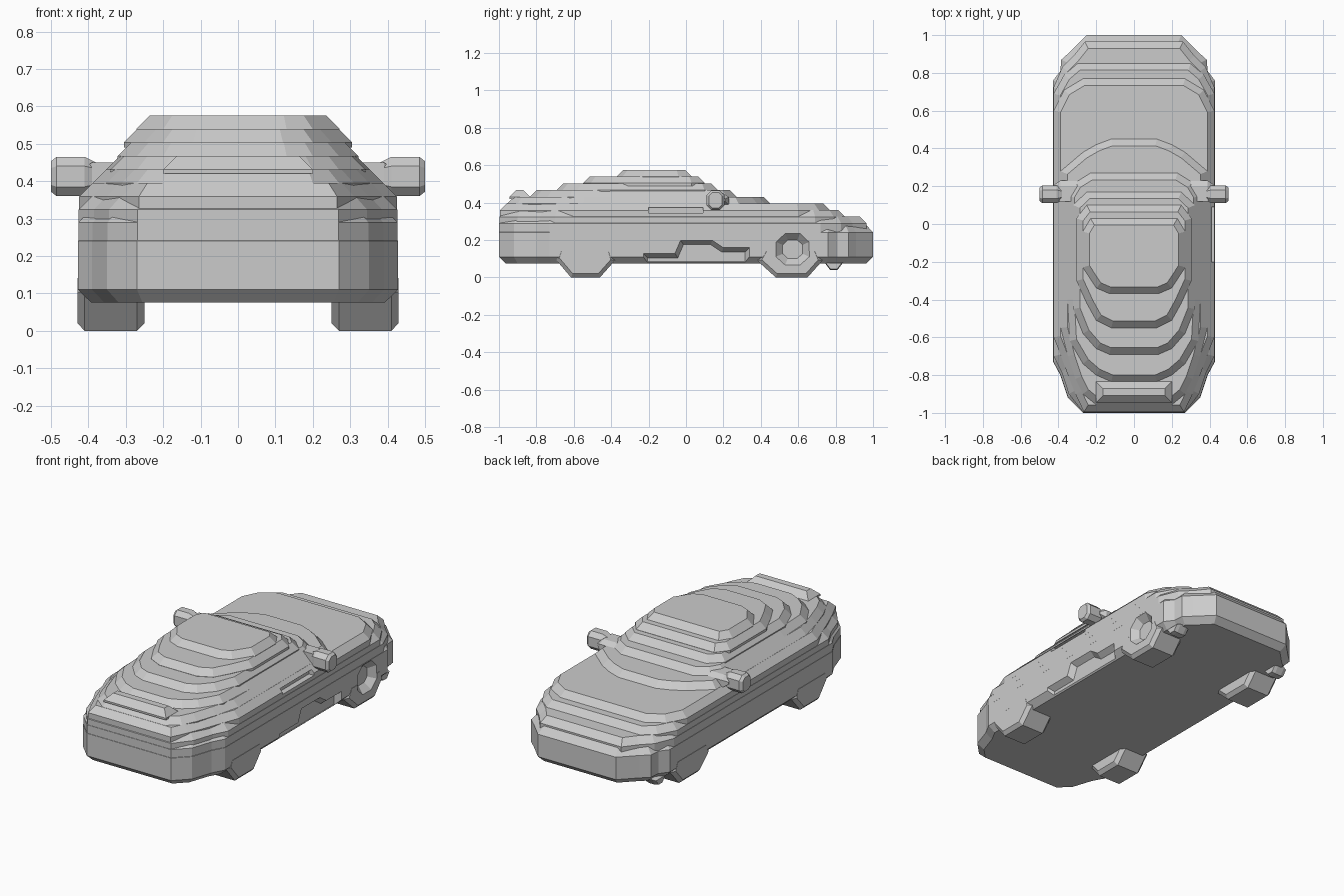
import bpy, bmesh
from mathutils import Vector

if "Cube" in bpy.data.objects:
    bpy.data.objects.remove(bpy.data.objects["Cube"])

S = 0.036  # height and width of one terrace step


def inset(poly, d):
    """Offset a counter-clockwise outline inwards by d."""
    out = []
    n = len(poly)
    for i in range(n):
        p, a, b = Vector(poly[i]), Vector(poly[i - 1]), Vector(poly[(i + 1) % n])
        e, f = (p - a).normalized(), (b - p).normalized()
        n1, n2 = Vector((-e.y, e.x)), Vector((-f.y, f.x))
        out.append(p + (n1 + n2) * d / max(1 + n1.dot(n2), 0.5))
    return out


def loft(name, poly, rings, axis='Z', side=1):
    """Skin an outline through (position, inset) rings along an axis."""
    bm = bmesh.new()
    loops = []
    for w, d in rings:
        pts = inset(poly, d)
        if axis == 'Z':
            loops.append([bm.verts.new((p.x, p.y, w)) for p in pts])
        else:
            loops.append([bm.verts.new((side * w, p.x, p.y)) for p in pts])
    n = len(poly)
    for a, b in zip(loops, loops[1:]):
        for i in range(n):
            j = (i + 1) % n
            bm.faces.new((a[i], a[j], b[j], b[i]))
    bm.faces.new(loops[0][::-1])
    bm.faces.new(loops[-1])
    bmesh.ops.recalc_face_normals(bm, faces=bm.faces)
    me = bpy.data.meshes.new(name)
    bm.to_mesh(me)
    bm.free()
    ob = bpy.data.objects.new(name, me)
    bpy.context.collection.objects.link(ob)
    return ob


def terrace(name, half, z0, z1):
    """Mirrored slab with a 45 degree chamfer round its top."""
    full = half + [(-x, y) for x, y in reversed(half)]
    return loft(name, full, [(z0, 0), (z1 - S, 0), (z1, S)])


# Lower hull with chamfered underside
hull = [(.27, -1), (.35, -.92), (.39, -.80), (.428, -.73), (.428, .76),
        (.39, .81), (.385, .87), (.34, .91), (.25, 1)]
body = [loft("lower_body", hull + [(-x, y) for x, y in reversed(hull)],
             [(.075, S), (.11, 0), (.24, 0), (.28, S)])]

# Stepped upper body, from bumper height to roof
layers = [
    ("bumper_deck", [(.269, -.999), (.349, -.919), (.389, -.799), (.427, -.729), (.427, .72),
                     (.38, .83), (.32, .89), (.26, .965)], .12, .325),
    ("side_panels", [(.268, -.998), (.345, -.90), (.385, -.78), (.426, -.70), (.426, .69),
                     (.37, .79), (.30, .85)], .13, .36),
    ("waistline", [(.265, -.995), (.31, -.90), (.35, -.80), (.39, -.69), (.425, -.60),
                   (.425, .60), (.37, .71), (.27, .77)], .14, .395),
    ("bonnet_deck", [(.20, -.957), (.27, -.90), (.31, -.82), (.35, -.70), (.388, -.55),
                     (.388, .28), (.27, .38), (.20, .42), (.12, .45)], .38, .431),
    ("window_base", [(.12, -.835), (.20, -.80), (.27, -.74), (.34, -.62), (.352, -.40),
                     (.352, .15), (.31, .22), (.23, .27)], .42, .467),
    ("window_band", [(.13, -.69), (.20, -.66), (.27, -.58), (.322, -.45),
                     (.322, .10), (.25, .17)], .45, .503),
    ("roof_edge", [(.12, -.55), (.20, -.51), (.25, -.42), (.305, -.30),
                   (.305, .03), (.25, .10)], .49, .540),
    ("roof", [(.13, -.37), (.20, -.34), (.272, -.23), (.272, -.04), (.23, .03)], .53, .575),
    ("tail_ridge", [(.20, -.945), (.20, -.835)], .42, .467),
]
body += [terrace(*layer) for layer in layers]

# Wheels and door mirrors on both sides
front_profile = [(-.70, .10), (-.615, 0), (-.46, 0), (-.38, .09), (-.40, .16), (-.68, .16)]
rear_profile = [(.38, .09), (.48, 0), (.65, 0), (.73, .09), (.70, .16), (.42, .16)]
mirror_profile = [(.11, .385), (.135, .36), (.18, .36), (.205, .385),
                  (.205, .44), (.18, .465), (.135, .465), (.11, .44)]
arm_profile = [(.12, .385), (.23, .385), (.23, .43), (.20, .45), (.12, .45)]
for side, label in ((1, "right"), (-1, "left")):
    for name, prof in (("front_wheel", front_profile), ("rear_wheel", rear_profile)):
        body.append(loft(f"{name}_{label}", prof,
                         [(.25, .02), (.27, 0), (.41, 0), (.429, .02)], 'X', side))
    loft(f"bumper_lip_{label}", [(.74, .08), (.77, .04), (.81, .04), (.84, .08)],
         [(.31, .005), (.33, 0), (.37, 0), (.39, .005)], 'X', side)
    loft(f"mirror_{label}", mirror_profile,
         [(.37, .02), (.41, 0), (.485, 0), (.50, .012)], 'X', side)
    loft(f"mirror_arm_{label}", arm_profile, [(.30, 0), (.39, 0), (.42, .02)], 'X', side)

# Recesses in the right flank: wheel hub, sill and door strip
hub = [(.48, .11), (.53, .065), (.61, .065), (.66, .11),
       (.66, .19), (.61, .237), (.53, .237), (.48, .19)]
sill = [(-.23, .06), (.34, .06), (.34, .16), (.20, .16), (.14, .20), (-.03, .20),
        (-.06, .13), (-.23, .13)]
strip = [(-.20, .345), (.09, .345), (.09, .375), (-.20, .375)]
cutters = [
    loft("hub_cutter", hub, [(.391, .037), (.43, 0), (.47, 0)], 'X'),
    loft("sill_cutter", sill, [(.396, .025), (.43, 0), (.47, 0)], 'X'),
    loft("strip_cutter", strip, [(.392, 0), (.47, 0)], 'X'),
]
for ob in body:
    for cutter in cutters:
        if "left" in ob.name or min(v.co.z for v in ob.data.vertices) > .3:
            continue
        mod = ob.modifiers.new(cutter.name, 'BOOLEAN')
        mod.operation = 'DIFFERENCE'
        mod.object = cutter
        mod.solver = 'EXACT'

# Bake the cuts and drop the cutters
bpy.context.view_layer.update()
graph = bpy.context.evaluated_depsgraph_get()
baked = [(ob, bpy.data.meshes.new_from_object(ob.evaluated_get(graph))) for ob in body]
for ob, mesh in baked:
    ob.modifiers.clear()
    ob.data = mesh
for cutter in cutters:
    bpy.data.objects.remove(cutter)
